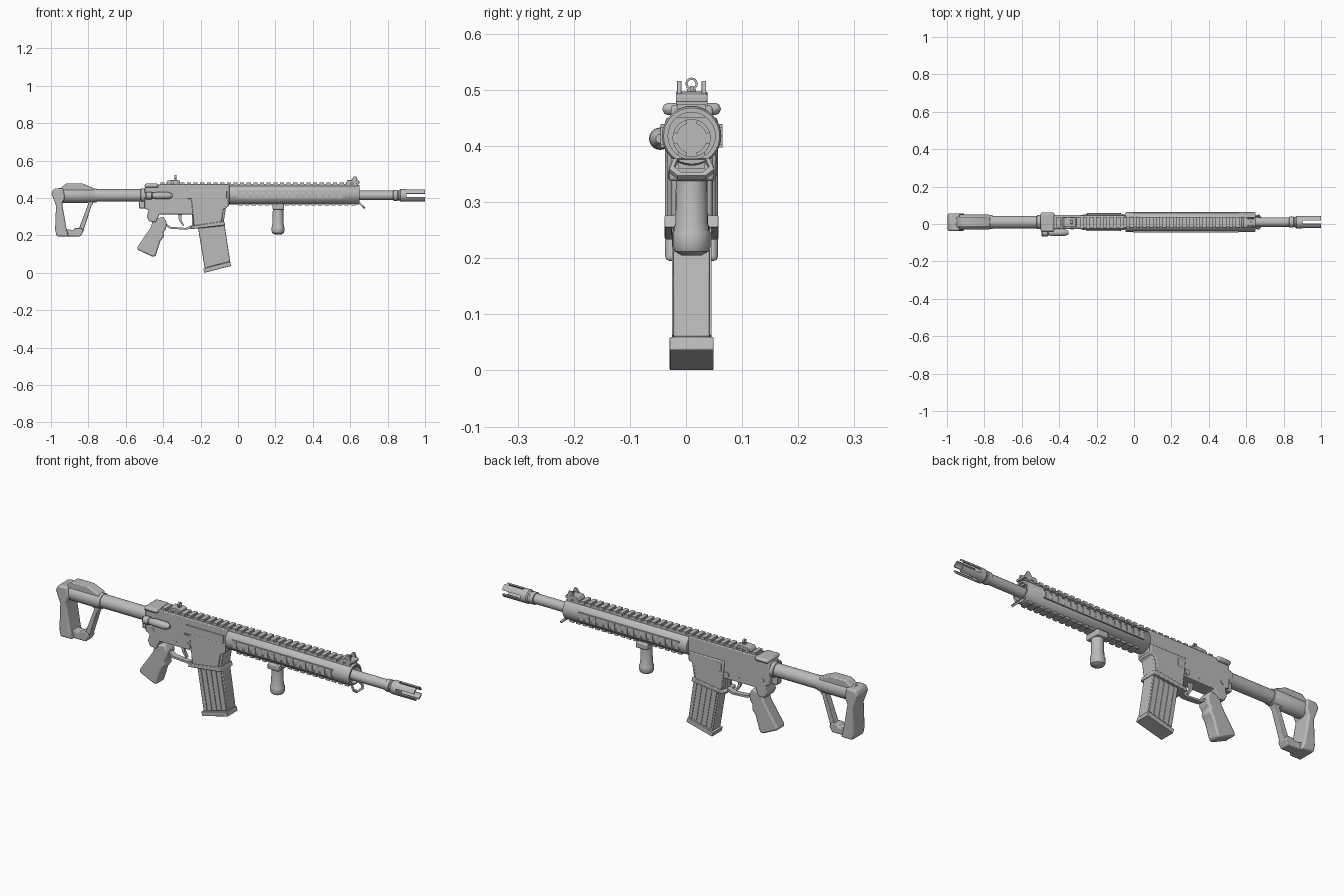
import bpy, bmesh, math
from mathutils import Vector, Matrix

YC, ZC = 0.01, 0.414          # bore axis
grey = bpy.data.materials.new("mid_grey")
grey.diffuse_color = (0.5, 0.5, 0.5, 1)


def finish(name, bm, bevel=0.0):
    bmesh.ops.recalc_face_normals(bm, faces=bm.faces)
    me = bpy.data.meshes.new(name)
    bm.to_mesh(me)
    bm.free()
    ob = bpy.data.objects.new(name, me)
    bpy.context.collection.objects.link(ob)
    me.materials.append(grey)
    bpy.ops.object.select_all(action='DESELECT')
    ob.select_set(True)
    bpy.context.view_layer.objects.active = ob
    bpy.ops.object.shade_smooth_by_angle(angle=math.radians(35))
    if bevel:
        m = ob.modifiers.new("bevel", 'BEVEL')
        m.width, m.segments, m.limit_method = bevel, 2, 'ANGLE'
    return ob


def add_prism(bm, pts, half, yc=YC):
    a = [bm.verts.new((x, yc - half, z)) for x, z in pts]
    b = [bm.verts.new((x, yc + half, z)) for x, z in pts]
    bm.faces.new(a)
    bm.faces.new(b[::-1])
    for i in range(len(pts)):
        j = (i + 1) % len(pts)
        bm.faces.new((a[i], b[i], b[j], a[j]))


def prism(name, pts, half, bevel=0.0, yc=YC):
    bm = bmesh.new()
    add_prism(bm, pts, half, yc)
    return finish(name, bm, bevel)


def add_box(bm, x0, x1, z0, z1, half, yc=YC):
    add_prism(bm, [(x0, z0), (x1, z0), (x1, z1), (x0, z1)], half, yc)


def box(name, x0, x1, z0, z1, half, bevel=0.0, yc=YC):
    bm = bmesh.new()
    add_box(bm, x0, x1, z0, z1, half, yc)
    return finish(name, bm, bevel)


def lathe(name, prof, yc=YC, zc=ZC, seg=32, closed=False, axis='X', x=0.0):
    """Turn (position, radius) points around the bore axis, or a vertical axis."""
    bm = bmesh.new()
    rings = []
    for p, r in prof:
        ring = []
        for k in range(seg):
            t = 2 * math.pi * k / seg
            c, s = r * math.cos(t), r * math.sin(t)
            ring.append(bm.verts.new((p, yc + c, zc + s) if axis == 'X' else (x + c, yc + s, p)))
        rings.append(ring)
    n = len(rings)
    for i in range(n if closed else n - 1):
        a, b = rings[i], rings[(i + 1) % n]
        for k in range(seg):
            m = (k + 1) % seg
            bm.faces.new((a[k], a[m], b[m], b[k]))
    if not closed:
        bm.faces.new(rings[0])
        bm.faces.new(rings[-1])
    return finish(name, bm)


# --- barrel and slotted muzzle
lathe("barrel", [(0.60, 0.025), (0.83, 0.025), (0.832, 0.03), (0.852, 0.03), (0.855, 0.026), (0.868, 0.028)])
lathe("muzzle_base", [(0.862, 0.028), (0.868, 0.034), (0.90, 0.034), (0.90, 0.012)])
bm = bmesh.new()
for q in range(4):
    rows = []
    for k in range(7):
        t = math.pi / 2 * q + math.radians(17 + 56 * k / 6)
        rows.append([bm.verts.new((px, YC + r * math.cos(t), ZC + r * math.sin(t)))
                     for px, r in ((0.898, 0.034), (1.0, 0.034), (1.0, 0.027), (0.898, 0.027))])
    for a, b in zip(rows, rows[1:]):
        for i in range(4):
            j = (i + 1) % 4
            bm.faces.new((a[i], a[j], b[j], b[i]))
    bm.faces.new(rows[0])
    bm.faces.new(rows[-1])
finish("muzzle_prongs", bm)

# --- handguard tube with recessed front
HZ = 0.418
lathe("handguard", [(-0.045, 0.05), (-0.04, 0.053), (0.645, 0.053), (0.65, 0.05), (0.65, 0.042), (0.62, 0.042),
                    (0.62, 0.01), (-0.045, 0.01)], zc=HZ, closed=True)

# --- rails: base strip and teeth
bm = bmesh.new()
add_box(bm, -0.42, 0.64, 0.45, 0.475, 0.026)
for i in range(30):
    add_box(bm, -0.415 + i * 0.0355, -0.393 + i * 0.0355, 0.47, 0.484, 0.028)
finish("top_rail", bm)
bm = bmesh.new()
add_box(bm, 0.0, 0.63, 0.365, 0.39, 0.02)
for i in range(18):
    add_box(bm, 0.002 + i * 0.0355, 0.024 + i * 0.0355, 0.36, 0.39, 0.024)
finish("bottom_rail", bm)
bm = bmesh.new()
for s in (-1, 1):
    for z in (0.400, 0.436):
        add_box(bm, -0.005, 0.56, z - 0.003, z + 0.003, 0.004, YC + s * 0.051)
    for i in range(16):
        add_box(bm, i * 0.0355, 0.02 + i * 0.0355, 0.401, 0.435, 0.004, YC + s * 0.051)
finish("side_rails", bm)

# --- receiver and magazine well
prism("receiver", [(-0.50, 0.455), (-0.42, 0.472), (-0.045, 0.472), (-0.045, 0.365), (-0.065, 0.345),
                   (-0.08, 0.25), (-0.24, 0.235), (-0.232, 0.313), (-0.42, 0.313), (-0.44, 0.27),
                   (-0.475, 0.275), (-0.487, 0.30), (-0.478, 0.335), (-0.50, 0.345)], 0.037, 0.004)
prism("receiver_front_bulge", [(-0.25, 0.40), (-0.05, 0.40), (-0.05, 0.355), (-0.078, 0.34), (-0.088, 0.27),
                               (-0.235, 0.25)], 0.043, 0.004)
prism("magwell_flange", [(-0.254, 0.233), (-0.252, 0.25), (-0.075, 0.277), (-0.068, 0.255)], 0.048, 0.003)
box("ejection_cover", -0.27, -0.06, 0.395, 0.44, 0.003, 0.002, YC - 0.039)
box("ejection_hinge", -0.28, -0.05, 0.388, 0.394, 0.004, 0, YC - 0.039)
box("bolt_release", -0.235, -0.205, 0.345, 0.385, 0.004, 0.002, YC + 0.040)


def side_pin(name, x, z, r, half):
    bm = bmesh.new()
    rot = Matrix.Translation((x, YC, z)) @ Matrix.Rotation(math.pi / 2, 4, 'X')
    bmesh.ops.create_cone(bm, cap_ends=True, segments=16, radius1=r, radius2=r, depth=2 * half, matrix=rot)
    finish(name, bm)


side_pin("magazine_button", -0.26, 0.335, 0.014, 0.042)
side_pin("rear_pin", -0.46, 0.36, 0.010, 0.040)
side_pin("trigger_pin", -0.33, 0.335, 0.006, 0.039)

# --- charging handle and forward assist
box("charging_handle", -0.50, -0.425, 0.455, 0.477, 0.052, 0.01)
lathe("forward_assist", [(-0.495, 0.016), (-0.49, 0.02), (-0.462, 0.02), (-0.458, 0.016), (-0.445, 0.016),
                         (-0.44, 0.019), (-0.37, 0.019), (-0.35, 0.008)], yc=-0.046, zc=0.413, seg=20)

# --- magazine with ribs and floor plate
prism("magazine", [(-0.217, 0.26), (-0.075, 0.28), (-0.042, 0.06), (-0.178, 0.025)], 0.032, 0.003)
bm = bmesh.new()
for i in range(5):
    u0, u1 = 0.05 + i * 0.2, 0.15 + i * 0.2
    add_prism(bm, [(-0.213 + 0.138 * u0, 0.24 + 0.03 * u0), (-0.213 + 0.138 * u1, 0.24 + 0.03 * u1),
                   (-0.176 + 0.134 * u1, 0.03 + 0.035 * u1), (-0.176 + 0.134 * u0, 0.03 + 0.035 * u0)], 0.035)
finish("magazine_ribs", bm)
prism("magazine_floor", [(-0.186, 0.022), (-0.18, 0.0), (-0.036, 0.037), (-0.042, 0.06)], 0.039, 0.002)

# --- pistol grip
prism("pistol_grip", [(-0.455, 0.285), (-0.40, 0.30), (-0.38, 0.27), (-0.385, 0.235), (-0.40, 0.215),
                      (-0.395, 0.195), (-0.415, 0.17), (-0.44, 0.09), (-0.455, 0.085), (-0.54, 0.125),
                      (-0.537, 0.14), (-0.465, 0.245)], 0.032, 0.009)

# --- trigger and guard loop
outer = [(-0.40, 0.262), (-0.365, 0.236), (-0.275, 0.230), (-0.235, 0.245), (-0.235, 0.32)]
inner = [(-0.245, 0.32), (-0.245, 0.255), (-0.28, 0.240), (-0.36, 0.246), (-0.395, 0.272)]
prism("trigger_guard", outer + inner, 0.014)
prism("trigger", [(-0.32, 0.315), (-0.30, 0.315), (-0.303, 0.285), (-0.288, 0.255), (-0.295, 0.25),
                  (-0.316, 0.28)], 0.007)

# --- buffer tube and stock
lathe("buffer_tube", [(-0.80, 0.033), (-0.77, 0.033), (-0.52, 0.033), (-0.518, 0.038), (-0.495, 0.038)])
box("end_plate", -0.53, -0.495, 0.345, 0.388, 0.018, 0.004)
lathe("stock_tube", [(-0.96, 0.04), (-0.775, 0.04), (-0.77, 0.037), (-0.757, 0.037)])
prism("stock_top", [(-0.96, 0.44), (-0.94, 0.46), (-0.92, 0.477), (-0.83, 0.477), (-0.77, 0.452), (-0.77, 0.42),
                    (-0.96, 0.42)], 0.027, 0.005)
prism("stock_butt", [(-0.998, 0.425), (-0.985, 0.45), (-0.935, 0.452), (-0.925, 0.40), (-0.94, 0.37),
                     (-0.917, 0.235), (-0.905, 0.195), (-0.97, 0.195), (-0.978, 0.23), (-0.973, 0.36)], 0.047, 0.008)
prism("stock_foot", [(-0.93, 0.195), (-0.842, 0.195), (-0.826, 0.222), (-0.835, 0.24), (-0.87, 0.24),
                     (-0.88, 0.228), (-0.93, 0.235)], 0.026, 0.004)
prism("stock_strut", [(-0.855, 0.225), (-0.828, 0.22), (-0.783, 0.36), (-0.765, 0.385), (-0.83, 0.39),
                      (-0.80, 0.37)], 0.018, 0.003)

# --- vertical foregrip
box("foregrip_clamp", 0.185, 0.247, 0.338, 0.368, 0.04, 0.005)
lathe("foregrip", [(0.205, 0.018), (0.212, 0.030), (0.222, 0.034), (0.245, 0.034), (0.25, 0.031), (0.257, 0.031),
                   (0.262, 0.029), (0.345, 0.028)], axis='Z', x=0.214, seg=24)

# --- sling loop: slanted ring under the handguard front
bm = bmesh.new()
loop = [(0.0, -0.032), (0.6, -0.040), (1.0, -0.025), (1.0, 0.025), (0.6, 0.040), (0.0, 0.032)]
rows = []
for t, y in loop:
    rows.append([bm.verts.new((0.648 + 0.03 * t * k + dx, YC + y * k, 0.374 - 0.031 * t * k + dx))
                 for k, dx in ((1.0, 0.004), (1.0, -0.003), (0.78, -0.003), (0.78, 0.004))])
for i in range(len(rows)):
    a, b = rows[i], rows[(i + 1) % len(rows)]
    for j in range(4):
        m = (j + 1) % 4
        bm.faces.new((a[j], a[m], b[m], b[j]))
finish("sling_loop", bm)

# --- front sight: base, two ears, post
prism("front_sight_base", [(0.575, 0.478), (0.65, 0.478), (0.65, 0.49), (0.63, 0.497), (0.585, 0.495)], 0.028, 0.002)
for s in (-1, 1):
    prism("front_sight_ear", [(0.60, 0.49), (0.642, 0.49), (0.632, 0.516), (0.62, 0.516)], 0.004, 0.001, YC + s * 0.022)
box("front_sight_post", 0.62, 0.628, 0.49, 0.507, 0.003)

# --- rear sight: base, stem, peep ring
prism("rear_sight_base", [(-0.385, 0.478), (-0.31, 0.478), (-0.31, 0.492), (-0.33, 0.497), (-0.375, 0.494)], 0.026, 0.002)
box("rear_sight_stem", -0.34, -0.328, 0.49, 0.502, 0.008)
lathe("rear_sight_ring", [(-0.339, 0.011), (-0.329, 0.011), (-0.329, 0.007), (-0.339, 0.007)],
      zc=0.511, seg=16, closed=True)
